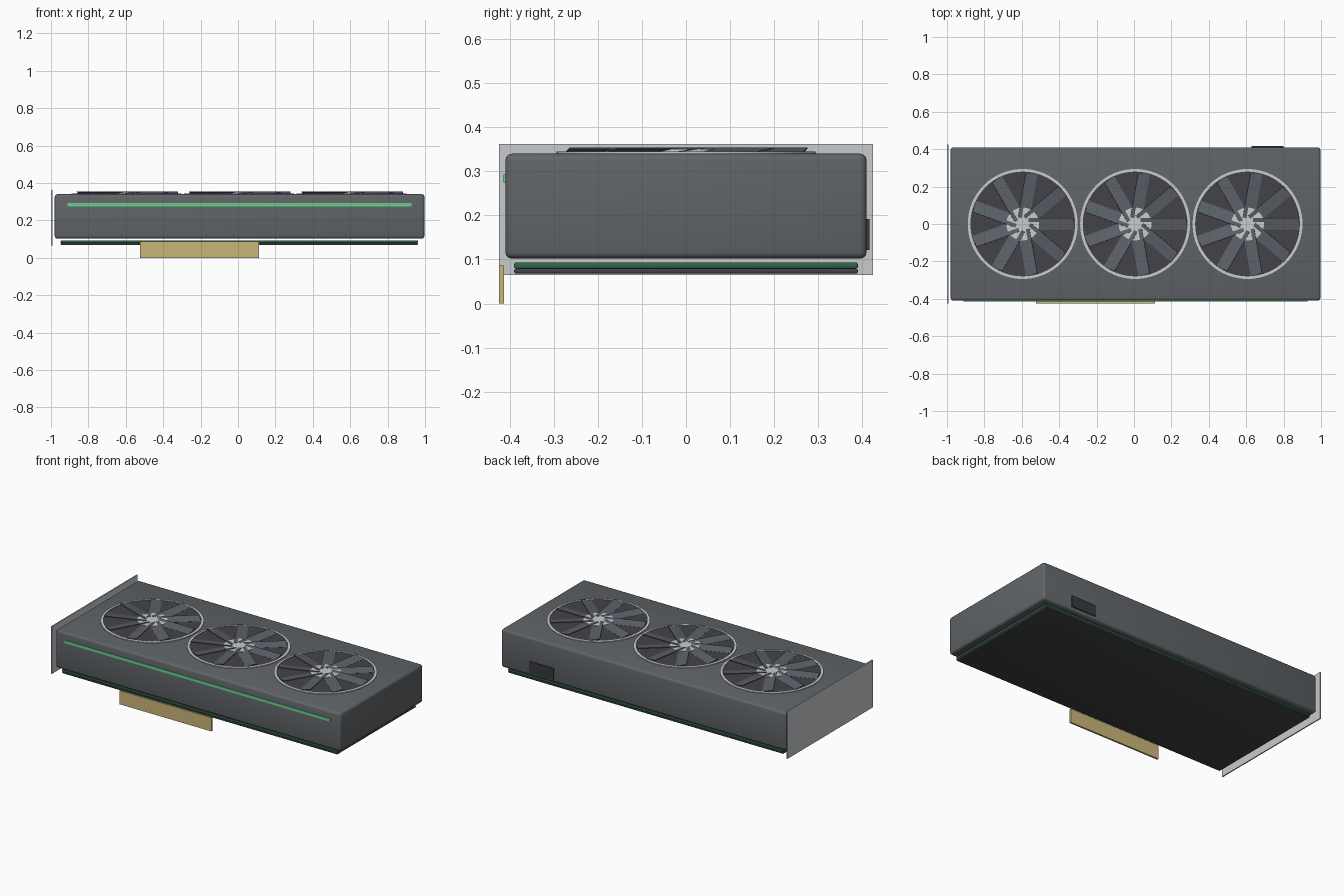
import bpy, bmesh, math
from mathutils import Matrix

if "Cube" in bpy.data.objects:
    bpy.data.objects.remove(bpy.data.objects["Cube"])


def material(name, r, g, b):
    lin = [(c / 255 / 12.92 if c < 10 else ((c / 255 + 0.055) / 1.055) ** 2.4) for c in (r, g, b)]
    m = bpy.data.materials.new(name)
    m.diffuse_color = (*lin, 1)
    m.use_nodes = True
    m.node_tree.nodes["Principled BSDF"].inputs["Base Color"].default_value = m.diffuse_color
    return m


SHROUD = material("shroud grey", 96, 100, 104)
PLATE = material("backplate charcoal", 64, 66, 68)
BOARD = material("board green", 48, 100, 70)
GOLD = material("contact gold", 203, 182, 122)
SILVER = material("silver", 200, 203, 205)
WELL = material("fan well dark", 68, 67, 72)
BLADE = material("blade grey", 92, 97, 105)
GLOW = material("light strip green", 105, 206, 138)
SOCKET = material("socket black", 56, 57, 61)


def finish(name, bm, mat, smooth=False):
    me = bpy.data.meshes.new(name)
    bm.to_mesh(me)
    bm.free()
    me.materials.append(mat)
    ob = bpy.data.objects.new(name, me)
    bpy.context.collection.objects.link(ob)
    if smooth:
        bpy.ops.object.select_all(action='DESELECT')
        ob.select_set(True)
        bpy.context.view_layer.objects.active = ob
        bpy.ops.object.shade_smooth_by_angle(angle=math.radians(35))
    return ob


def add_box(bm, lo, hi, matrix=Matrix()):
    size = [h - l for l, h in zip(lo, hi)]
    mid = [(h + l) / 2 for l, h in zip(lo, hi)]
    bmesh.ops.create_cube(bm, size=1, matrix=matrix @ Matrix.Translation(mid) @ Matrix.Diagonal((*size, 1)))


def box(name, lo, hi, mat, bevel=0):
    bm = bmesh.new()
    add_box(bm, lo, hi)
    if bevel:
        bmesh.ops.bevel(bm, geom=bm.edges[:], offset=bevel, segments=3, profile=0.5, affect='EDGES')
    return finish(name, bm, mat, bevel > 0)


def disc(name, x, radius, z0, z1, mat, sides=64):
    bm = bmesh.new()
    bmesh.ops.create_cone(bm, cap_ends=True, segments=sides, radius1=radius, radius2=radius,
                          depth=z1 - z0, matrix=Matrix.Translation((x, 0, (z0 + z1) / 2)))
    return finish(name, bm, mat, True)


def ring(name, x, inner, outer, z0, z1, mat, sides=64):
    bm = bmesh.new()
    profile = [(inner, z0), (outer, z0), (outer, z1), (inner, z1)]
    loops = [[bm.verts.new((x + r * math.cos(a), r * math.sin(a), z)) for r, z in profile]
             for a in (2 * math.pi * i / sides for i in range(sides))]
    for i in range(sides):
        a, b = loops[i], loops[(i + 1) % sides]
        for k in range(4):
            n = (k + 1) % 4
            bm.faces.new((a[k], b[k], b[n], a[n]))
    bmesh.ops.recalc_face_normals(bm, faces=bm.faces[:])
    return finish(name, bm, mat, True)


# Main housing, circuit board and backplate
box("shroud", (-0.98, -0.41, 0.102), (0.997, 0.41, 0.34), SHROUD, 0.015)
box("circuit_board", (-0.948, -0.39, 0.079), (0.962, 0.39, 0.093), BOARD, 0.004)
box("backplate", (-0.948, -0.39, 0.068), (0.962, 0.39, 0.079), PLATE, 0.004)

# Mounting bracket, edge connector, light strip and power socket
box("bracket", (-1.0, -0.424, 0.065), (-0.993, 0.424, 0.362), SILVER)
box("edge_connector", (-0.525, -0.424, 0.0), (0.112, -0.413, 0.086), GOLD)
box("light_strip", (-0.912, -0.414, 0.275), (0.927, -0.408, 0.293), GLOW)
box("power_socket", (0.628, 0.405, 0.122), (0.798, 0.416, 0.192), SOCKET)

# Three fans: dark well, rim, hub and nine pitched blades
for i, x in enumerate((-0.595, 0.006, 0.607), 1):
    disc(f"fan_well_{i}", x, 0.285, 0.336, 0.342, WELL)
    ring(f"fan_rim_{i}", x, 0.28, 0.294, 0.336, 0.3445, SILVER)
    disc(f"fan_hub_{i}", x, 0.088, 0.338, 0.3505, SILVER, 48)
    bm = bmesh.new()
    for k in range(9):
        m = (Matrix.Translation((x, 0, 0.347)) @ Matrix.Rotation(math.radians(40 * k), 4, 'Z')
             @ Matrix.Rotation(math.radians(10), 4, 'X'))
        add_box(bm, (0.03, -0.032, -0.0015), (0.274, 0.032, 0.0015), m)
    finish(f"fan_blades_{i}", bm, BLADE)
